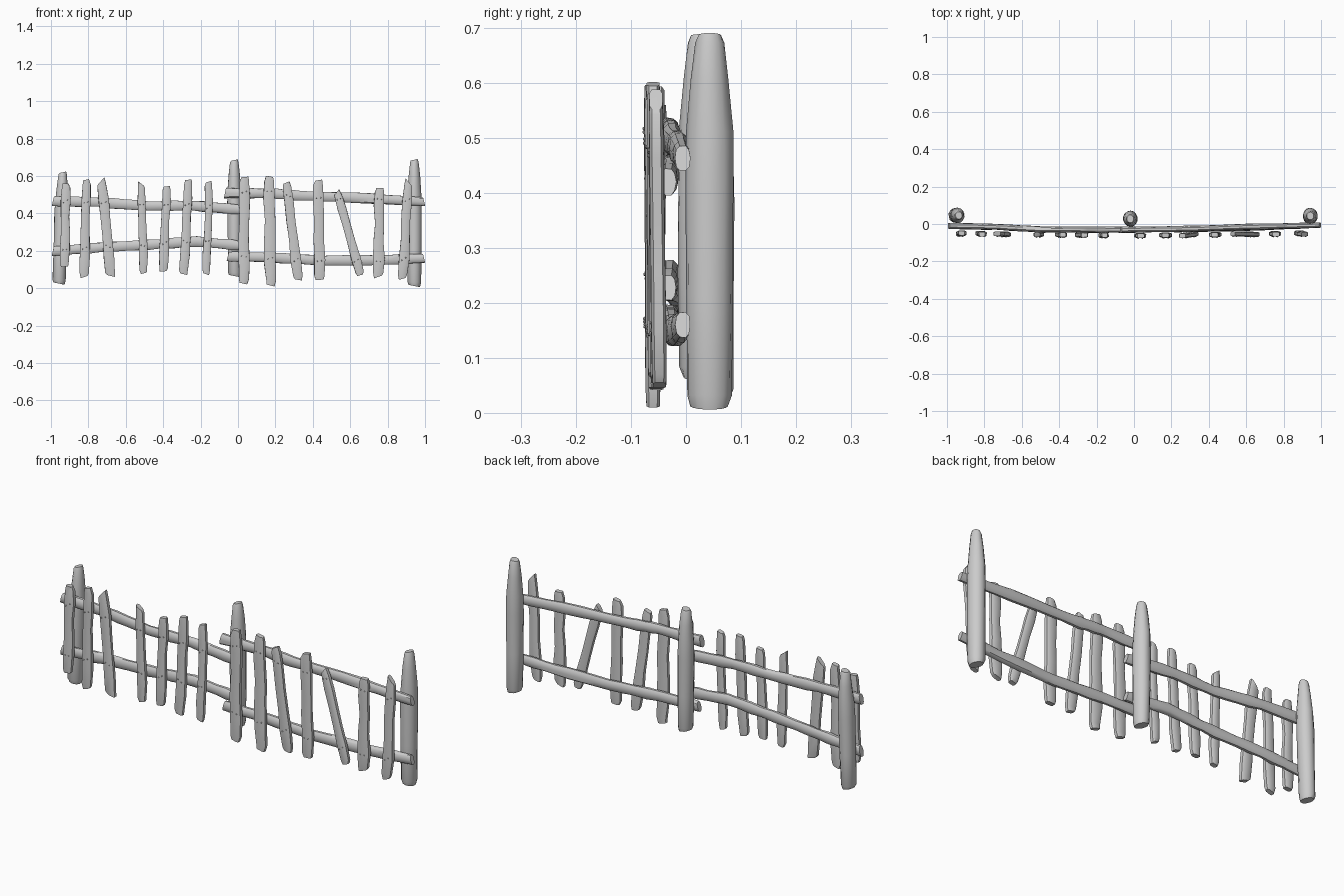
import bpy, bmesh, math, random
from mathutils import Vector

cube = bpy.data.objects.get("Cube")
if cube:
    bpy.data.objects.remove(cube, do_unlink=True)

rng = random.Random(7)


def material(name, value):
    m = bpy.data.materials.new(name)
    m.use_nodes = True
    colour = (value, value, value, 1)
    m.diffuse_color = colour
    m.node_tree.nodes["Principled BSDF"].inputs["Base Color"].default_value = colour
    return m


wood = material("weathered grey wood", 0.6)


def finish(name, bm):
    bmesh.ops.recalc_face_normals(bm, faces=bm.faces)
    mesh = bpy.data.meshes.new(name)
    bm.to_mesh(mesh)
    bm.free()
    mesh.materials.append(wood)
    ob = bpy.data.objects.new(name, mesh)
    bpy.context.collection.objects.link(ob)
    bpy.ops.object.select_all(action="DESELECT")
    bpy.context.view_layer.objects.active = ob
    ob.select_set(True)
    bpy.ops.object.shade_smooth_by_angle(angle=math.radians(40))
    return ob


def loft(name, rings, across, depth, sides=10, power=1.0, rough=0.0, cuts=(0, 0)):
    """Skin rings of (centre, half width, half depth); cuts slant the two ends."""
    bm = bmesh.new()
    along = (rings[-1][0] - rings[0][0]).normalized()
    loops = []
    for k, (centre, hw, hd) in enumerate(rings):
        slant = cuts[0] if k == 0 else cuts[1] if k == len(rings) - 1 else 0
        loop = []
        for i in range(sides):
            a = math.tau * (i + 0.5) / sides
            c, s = math.cos(a), math.sin(a)
            u = math.copysign(abs(c) ** power, c)
            v = math.copysign(abs(s) ** power, s)
            r = 1 + rng.uniform(-rough, rough)
            loop.append(bm.verts.new(centre + across * u * hw * r + depth * v * hd * r
                                     + along * slant * u))
        loops.append(loop)
    for a, b in zip(loops, loops[1:]):
        for i in range(sides):
            j = (i + 1) % sides
            bm.faces.new((a[i], a[j], b[j], b[i]))
    bm.faces.new(loops[0])
    bm.faces.new(loops[-1])
    return finish(name, bm)


X, Y, Z = Vector((1, 0, 0)), Vector((0, 1, 0)), Vector((0, 0, 1))

# Round posts, tapering towards blunt tops
POST_SHAPE = [(0, .8), (.03, .95), (.3, 1), (.6, 1.02), (.74, .97), (.88, .78), (.98, .6), (1, .48)]
for name, x0, x1, y, z0, z1, r in [
        ("right_post", -.957, -.937, .046, .025, .62, .039),
        ("middle_post", -.018, -.02, .028, .065, .685, .04),
        ("left_post", .943, .943, .043, .012, .687, .041)]:
    rings = [(Vector((x0 + (x1 - x0) * t, y, z0 + (z1 - z0) * t)), r * f * .95, r * f * 1.05)
             for t, f in POST_SHAPE]
    loft(name, rings, X, Y, sides=14, rough=.04, cuts=(-.006, .004))

# Rails: bent poles given by (x, y, z)
RAILS = {
    "right_upper_rail": [(-.99, -.01, .465), (-.74, -.015, .46), (-.48, -.03, .44),
                         (-.25, -.028, .442), (.02, -.032, .42)],
    "right_lower_rail": [(-.99, -.01, .198), (-.74, -.015, .218), (-.48, -.03, .232),
                         (-.22, -.03, .25), (.02, -.032, .228)],
    "left_upper_rail": [(-.07, -.03, .508), (.17, -.028, .508), (.33, -.025, .495),
                        (.6, -.015, .485), (.995, -.006, .463)],
    "left_lower_rail": [(-.055, -.03, .17), (.17, -.028, .165), (.45, -.025, .148),
                        (.75, -.015, .15), (.995, -.006, .16)],
}
for name, pts in RAILS.items():
    pts = [Vector(p) for p in pts]
    rings = []
    for a, b in zip(pts, pts[1:]):
        for k in range(4):
            swell = rng.uniform(.9, 1.1)
            rings.append((a.lerp(b, k / 4), .027 * swell, .016 * swell))
    rings.append((pts[-1], .024, .014))
    loft(name, rings, Z, Y, sides=10, power=.8, rough=.05, cuts=(.006, -.006))


def rail_height(x, level):
    """Height of the rail behind a slat."""
    pts = RAILS[("left_" if x > 0 else "right_") + level]
    for a, b in zip(pts, pts[1:]):
        if a[0] <= x <= b[0]:
            return a[2] + (b[2] - a[2]) * (x - a[0]) / (b[0] - a[0])
    return pts[-1][2]


# Slats: bottom x, bottom z, top x, top z, half width, slant of the top
SLATS = [
    (-.928, .115, -.92, .56, .026, .0), (-.825, .06, -.81, .58, .026, .004),
    (-.68, .065, -.73, .575, .028, .018), (-.505, .08, -.518, .56, .022, -.012),
    (-.398, .09, -.38, .545, .025, .003), (-.29, .075, -.265, .58, .025, .003),
    (-.168, .075, -.155, .57, .022, .005), (.03, .025, .035, .595, .029, .002),
    (.175, .015, .165, .598, .03, -.004), (.325, .045, .26, .565, .026, .005),
    (.437, .045, .43, .578, .029, .003), (.655, .07, .53, .515, .024, .012),
    (.75, .06, .757, .535, .028, .0), (.88, .05, .912, .57, .026, -.018),
]
SLAT_SHAPE = [(0, .72), (.04, .95), (.2, 1.1), (.4, 1), (.6, .95), (.8, 1.02), (.95, .9), (1, .68)]
for n, (x0, z0, x1, z1, w, cut) in enumerate(SLATS, 1):
    mid = -.05 - .012 * (1 - abs(x0))
    lean = rng.uniform(-.005, .006)
    low, high = Vector((x0, mid + lean, z0)), Vector((x1, mid - lean, z1))
    across = Y.cross(high - low).normalized()
    rings = []
    for t, f in SLAT_SHAPE:
        c = low.lerp(high, t) + across * rng.uniform(-.003, .003)
        rings.append((c, w * f * rng.uniform(.94, 1.05), .014 * (.65 + .35 * f)))
    loft(f"slat_{n}", rings, across, Y, sides=8, power=.55, rough=.04,
         cuts=(rng.uniform(-.008, .008), cut))

    # Paired nail heads where the slat crosses each rail
    for level in ("upper_rail", "lower_rail"):
        z = rail_height(x0, level)
        centre = low.lerp(high, (z - z0) / (z1 - z0))
        bm = bmesh.new()
        for side in (-1, 1):
            at = centre + across * side * w * .4 + Z * rng.uniform(-.01, .01) - Y * .014
            made = bmesh.ops.create_icosphere(bm, subdivisions=1, radius=.0035)
            bmesh.ops.translate(bm, verts=made["verts"], vec=at)
        finish(f"slat_{n}_{level}_nails", bm)
